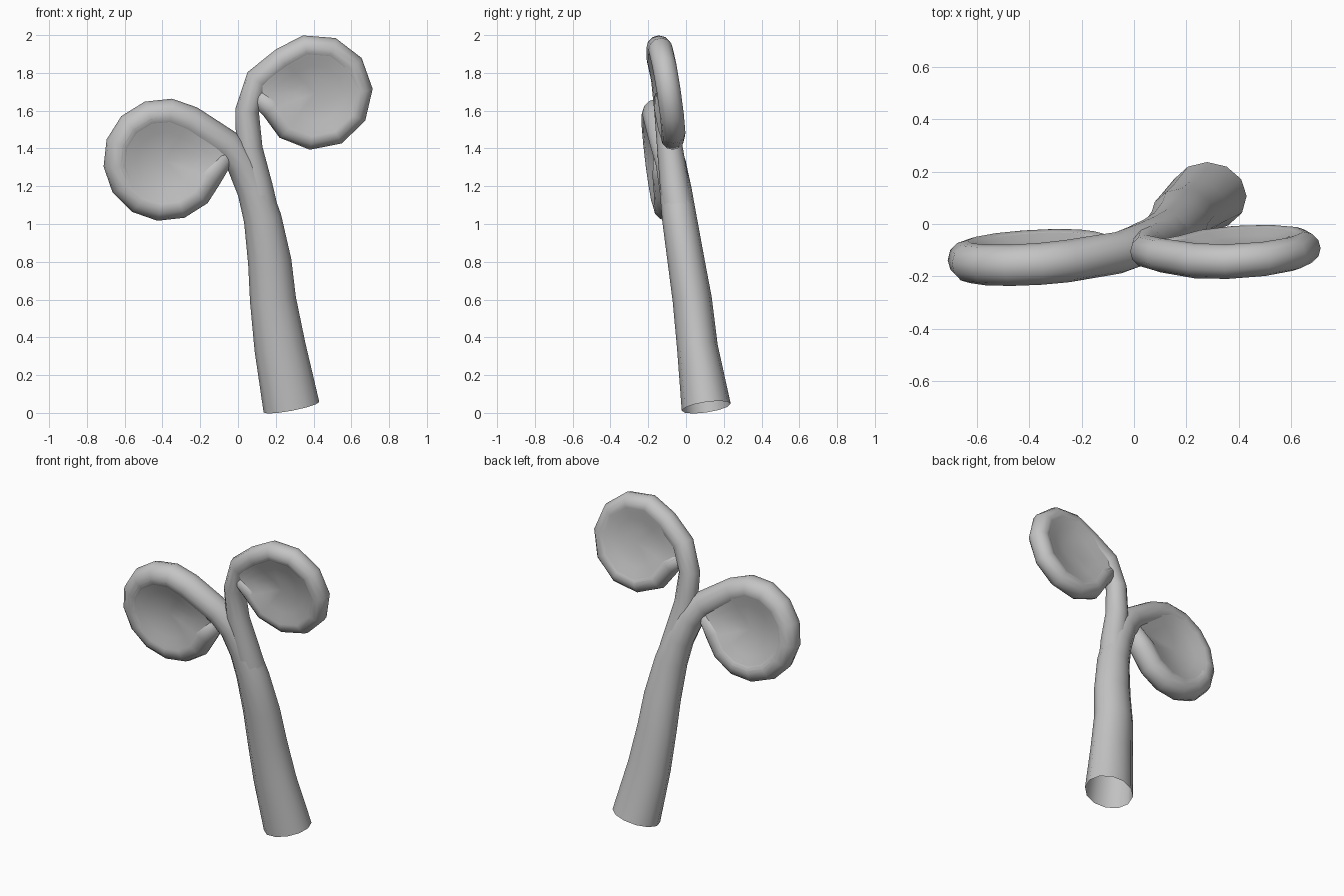
import bpy
import bmesh
from math import cos, sin, pi, radians
from mathutils import Vector

SIDES = 12

cube = bpy.data.objects.get("Cube")
if cube:
    bpy.data.objects.remove(cube, do_unlink=True)

grey = bpy.data.materials.new("plain_grey")
grey.use_nodes = True
grey.diffuse_color = (0.55, 0.55, 0.55, 1)
grey.node_tree.nodes["Principled BSDF"].inputs["Base Color"].default_value = grey.diffuse_color


def finish(name, bm):
    """Turn a bmesh into a smooth shaded grey object."""
    bmesh.ops.recalc_face_normals(bm, faces=bm.faces)
    for face in bm.faces:
        face.smooth = True
    mesh = bpy.data.meshes.new(name)
    bm.to_mesh(mesh)
    bm.free()
    mesh.materials.append(grey)
    obj = bpy.data.objects.new(name, mesh)
    bpy.context.collection.objects.link(obj)


def bridge(bm, lower, upper):
    count = len(lower)
    for i in range(count):
        j = (i + 1) % count
        bm.faces.new((lower[i], lower[j], upper[j], upper[i]))


def tube(name, path):
    """Sweep an oval along (position, half width, half depth) triples; the start stays open."""
    bm = bmesh.new()
    points = [entry[0] for entry in path]
    previous = None
    for i, (point, width, depth) in enumerate(path):
        before = points[max(i - 1, 0)]
        after = points[min(i + 1, len(points) - 1)]
        tangent = (after - before).normalized()
        side = tangent.cross(Vector((0, 1, 0))).normalized()
        back = side.cross(tangent)
        ring = []
        for k in range(SIDES):
            a = 2 * pi * k / SIDES
            ring.append(bm.verts.new(point + side * width * cos(a) + back * depth * sin(a)))
        if previous:
            bridge(bm, previous, ring)
        previous = ring
    bm.faces.new(previous)
    finish(name, bm)


def coil(center, size, start, sweep, steps, thick, thin, lean):
    """Ring of path triples that leans forward at its top."""
    result = []
    for i in range(steps + 1):
        t = i / steps
        a = radians(start + sweep * t)
        dx, dz = size * cos(a), size * sin(a)
        offset = Vector((dx, lean * dz + 0.06 * dx, dz))
        radius = thick + (thin - thick) * min(1, 2 * t)
        result.append((center + offset, radius, radius))
    return result


def dish(name, loop, center, facing, lean):
    """Shallow bowl that fills one face of a coil, flush with its crest."""
    bm = bmesh.new()
    normal = Vector((-0.06, 1, -lean)).normalized() * facing
    previous = None
    for scale, height in ((0.96, 0.96), (0.82, 0.84), (0.62, 0.62), (0.32, 0.44)):
        ring = [bm.verts.new(center + (p - center) * scale + normal * depth * height)
                for p, width, depth in loop]
        if previous:
            bridge(bm, previous, ring)
        previous = ring
    middle = bm.verts.new(center + normal * 0.027)
    for i, vert in enumerate(previous):
        bm.faces.new((vert, previous[(i + 1) % len(previous)], middle))
    finish(name, bm)


def curl(side, stem, tail, center, lean, **shape):
    """A stem that ends in a coil, tucked back into the stem, with a bowl on both faces."""
    center = Vector(center)
    lead = [(Vector(p[:3]), p[3], p[4]) for p in stem]
    loop = coil(center, lean=lean, **shape)
    loop.append((Vector(tail[:3]), tail[3], tail[4]))
    tube(side + "_stem", lead + loop)
    dish(side + "_front_dish", loop, center, -1, lean)
    dish(side + "_back_dish", loop, center, 1, lean)


# Main stalk running into the lower curl
curl("right",
     [(0.283, 0.107, 0.03, 0.15, 0.131), (0.222, 0.06, 0.35, 0.136, 0.108),
      (0.185, 0.033, 0.6, 0.122, 0.104), (0.168, 0.001, 0.8, 0.115, 0.098),
      (0.13, -0.035, 1.03, 0.1, 0.092), (0.085, -0.055, 1.18, 0.09, 0.085),
      (0.02, -0.08, 1.32, 0.082, 0.08), (-0.06, -0.11, 1.42, 0.081, 0.08)],
     tail=(-0.06, -0.112, 1.37, 0.05, 0.06),
     center=(-0.39, -0.126, 1.338), lean=-0.115,
     size=0.248, start=57, sweep=284, steps=11, thick=0.081, thin=0.075)

# Upper branch and its curl
curl("left",
     [(0.13, -0.035, 1.05, 0.088, 0.085), (0.105, -0.06, 1.2, 0.078, 0.078),
      (0.06, -0.085, 1.4, 0.07, 0.068), (0.048, -0.105, 1.6, 0.063, 0.063),
      (0.105, -0.12, 1.765, 0.067, 0.065)],
     tail=(0.075, -0.115, 1.7, 0.045, 0.05),
     center=(0.408, -0.105, 1.697), lean=-0.15,
     size=0.242, start=135, sweep=-296, steps=9, thick=0.067, thin=0.063)
